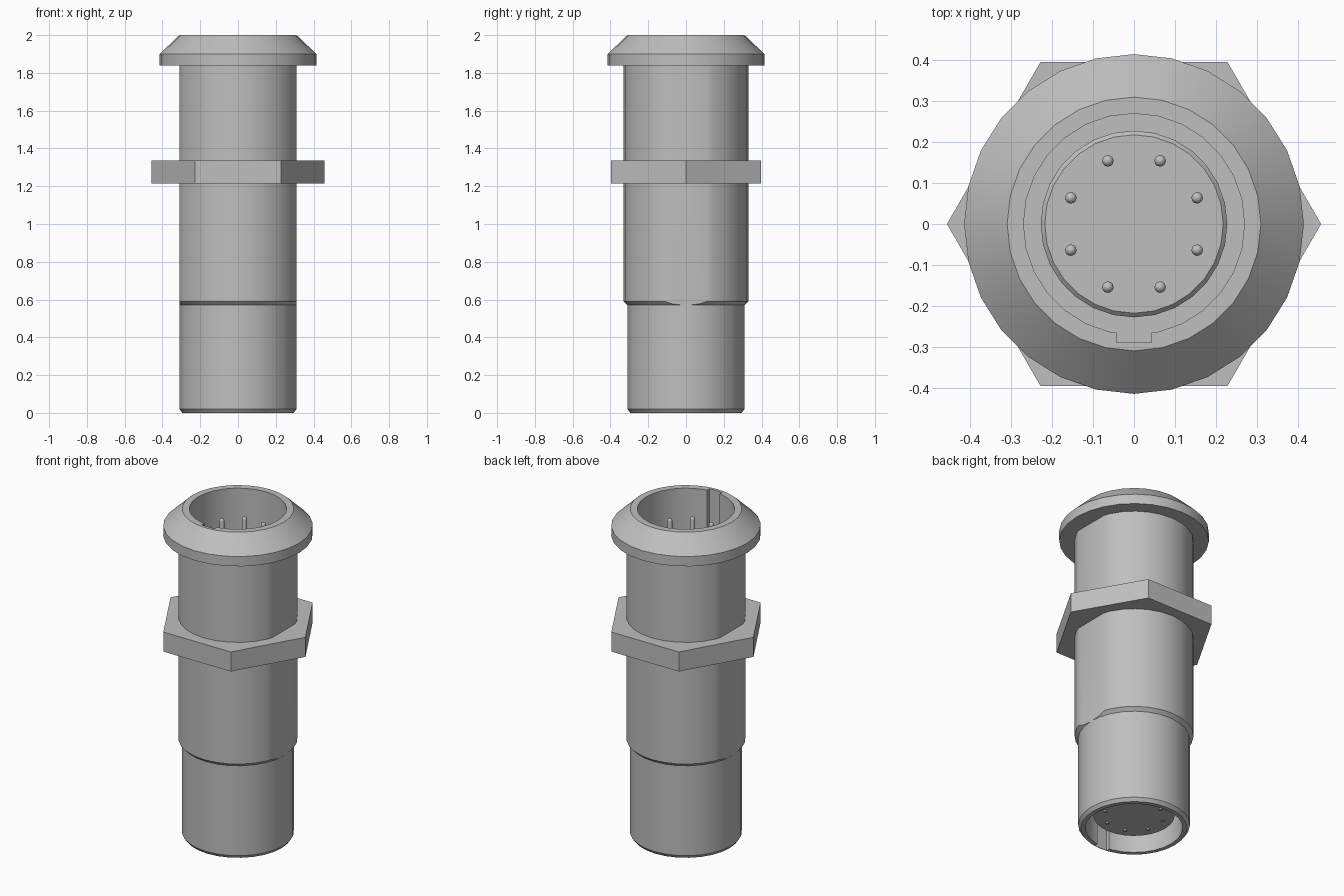
import bpy, bmesh
from math import sin, cos, pi
from mathutils import Vector

if "Cube" in bpy.data.objects:
    bpy.data.objects.remove(bpy.data.objects["Cube"])

metal = bpy.data.materials.new("satin_grey_metal")
metal.use_nodes = True
GREY = (0.52, 0.52, 0.52, 1)
metal.diffuse_color = GREY
metal.node_tree.nodes["Principled BSDF"].inputs["Base Color"].default_value = GREY

SIDES = 28


def finish(bm, name):
    """Turn a bmesh into a named object."""
    bmesh.ops.recalc_face_normals(bm, faces=bm.faces)
    mesh = bpy.data.meshes.new(name)
    bm.to_mesh(mesh)
    bm.free()
    mesh.materials.append(metal)
    obj = bpy.data.objects.new(name, mesh)
    bpy.context.collection.objects.link(obj)
    return obj


def lathe(profile, sides=SIDES):
    """Solid of revolution with flat end caps from (radius, height) pairs."""
    bm = bmesh.new()
    rings = [[bm.verts.new((r * cos(2 * pi * i / sides), r * sin(2 * pi * i / sides), z))
              for i in range(sides)] for r, z in profile]
    for a, b in zip(rings, rings[1:]):
        for i in range(sides):
            j = (i + 1) % sides
            bm.faces.new((a[i], a[j], b[j], b[i]))
    bm.faces.new(rings[0])
    bm.faces.new(rings[-1])
    return bm


def keyed_bore(name, low, high, r=0.27, half=0.043, key=-0.29):
    """Round cutter with a square key on its front."""
    ring = [(r * sin(2 * pi * i / SIDES), r * cos(2 * pi * i / SIDES)) for i in range(SIDES)]
    outline = []
    for x, y in ring:
        if abs(x) < half and y < 0:
            outline += [(half, -0.265), (half, key), (-half, key), (-half, -0.265)]
        else:
            outline.append((x, y))
    bm = bmesh.new()
    base = bm.faces.new([bm.verts.new((x, y, low)) for x, y in outline])
    top = bmesh.ops.extrude_face_region(bm, geom=[base])["geom"]
    verts = [g for g in top if isinstance(g, bmesh.types.BMVert)]
    bmesh.ops.translate(bm, verts=verts, vec=(0, 0, high - low))
    obj = finish(bm, name)
    obj.hide_render = True
    return obj


def activate(obj):
    bpy.ops.object.select_all(action="DESELECT")
    obj.select_set(True)
    bpy.context.view_layer.objects.active = obj


def cut(obj, cutter):
    activate(obj)
    mod = obj.modifiers.new("bore", "BOOLEAN")
    mod.operation = "DIFFERENCE"
    mod.solver = "EXACT"
    mod.object = cutter
    bpy.ops.object.modifier_apply(modifier=mod.name)


# Shell: lower barrel, sleeve and chamfered flange
barrel = finish(lathe([(0.295, 0), (0.31, 0.02), (0.31, 0.57)]), "lower_barrel")
flange = finish(lathe([(0.415, 1.84), (0.415, 1.9), (0.31, 2)]), "flange")

bm = lathe([(0.31, 0.57), (0.33, 0.59), (0.33, 1.84)])
for side in (-1, 1):  # flats on both sides of the sleeve
    geom = bm.verts[:] + bm.edges[:] + bm.faces[:]
    res = bmesh.ops.bisect_plane(bm, geom=geom, plane_co=Vector((side * 0.309, 0, 0)),
                                 plane_no=Vector((side, 0, 0)), clear_outer=True)
    edges = [g for g in res["geom_cut"] if isinstance(g, bmesh.types.BMEdge)]
    bmesh.ops.holes_fill(bm, edges=edges, sides=0)
sleeve = finish(bm, "sleeve")

# Keyed bores at both ends
top_bore = keyed_bore("top_bore_cutter", 1.5, 2.1)
bottom_bore = keyed_bore("bottom_bore_cutter", -0.1, 0.4)
cut(flange, top_bore)
cut(sleeve, top_bore)
cut(barrel, bottom_bore)
for cutter in (top_bore, bottom_bore):
    bpy.data.objects.remove(cutter)

# Hexagonal nut
nut = finish(lathe([(0.457, 1.215), (0.457, 1.335)], 6), "hex_nut")

# Contact carrier running through the shell
carrier = finish(lathe([(0.225, 0.08), (0.228, 1.54), (0.218, 1.55)]), "contact_carrier")

# Eight round-tipped pins
R = 0.014
tip = [(R * cos(a), 1.861 + R * sin(a)) for a in (0, pi / 6, pi / 3, pi / 2.1)]
pins = []
for k in range(8):
    bm = lathe([(R * 0.7, 0.072)] + [(R * 0.7, 1.4), (R, 1.41)] + tip, 12)
    a = pi / 8 + k * pi / 4
    bmesh.ops.translate(bm, verts=bm.verts, vec=(0.167 * cos(a), 0.167 * sin(a), 0))
    pins.append(finish(bm, f"pin_{k + 1}"))

# Smooth round walls, keep hard edges
for obj in [barrel, flange, sleeve, nut, carrier] + pins:
    activate(obj)
    bpy.ops.object.shade_smooth_by_angle(angle=pi / 6 + 0.02 if obj in pins else pi / 9)
